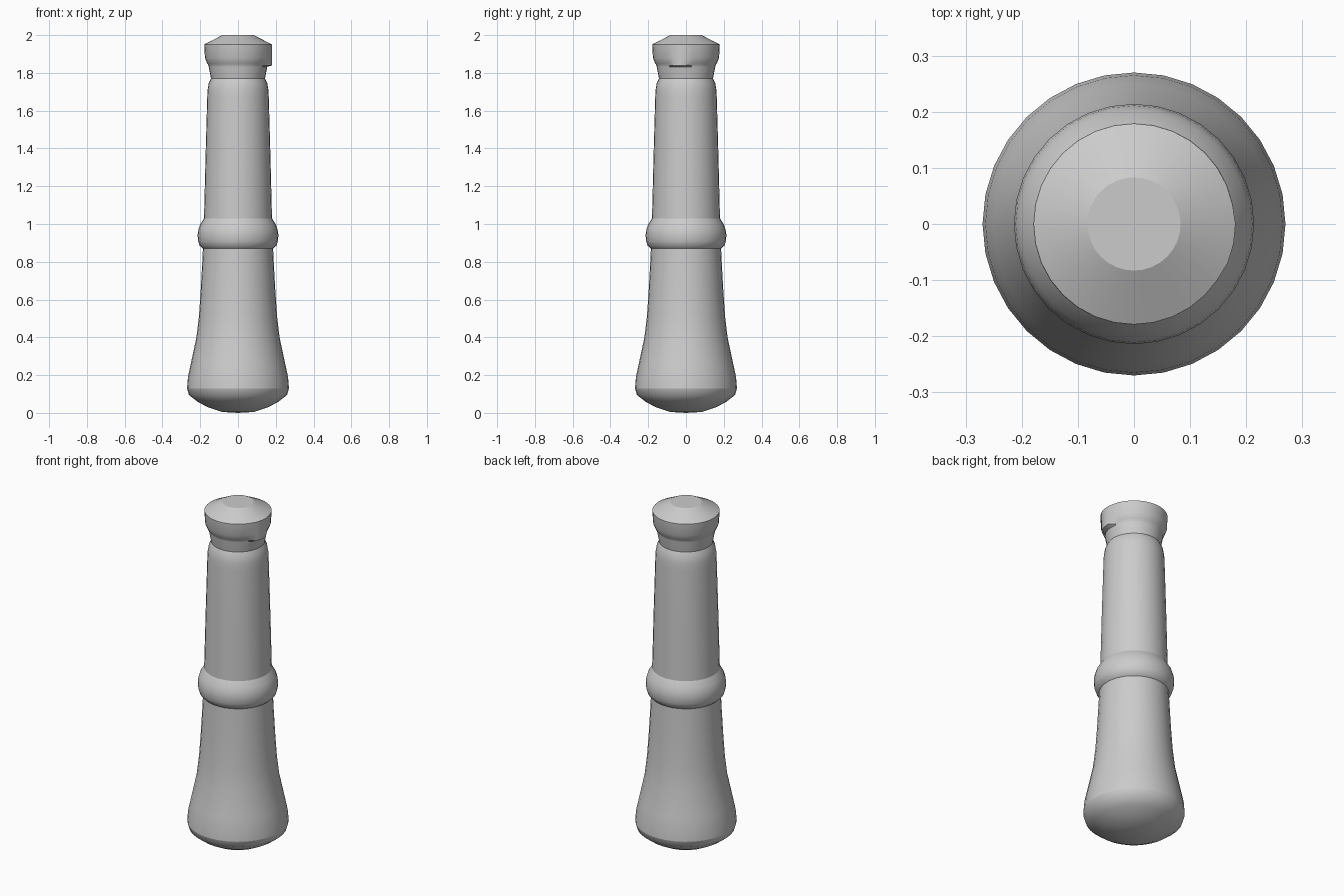
import bpy, bmesh, math

if "Cube" in bpy.data.objects:
    bpy.data.objects.remove(bpy.data.objects["Cube"])

SEG = 32


def lathe(name, profile, angle=35, tweak=None):
    """Revolve (radius, z) points around z; flat caps where radius drops to 0."""
    bm = bmesh.new()
    rings = []
    for r, z in profile:
        if r == 0:
            rings.append([bm.verts.new((0, 0, z))] * SEG)
            continue
        ring = []
        for i in range(SEG):
            a = 2 * math.pi * i / SEG
            rr = tweak(r, z, i) if tweak else r
            ring.append(bm.verts.new((rr * math.cos(a), rr * math.sin(a), z)))
        rings.append(ring)
    for lo, hi in zip(rings, rings[1:]):
        for i in range(SEG):
            j = (i + 1) % SEG
            quad = list(dict.fromkeys((lo[i], lo[j], hi[j], hi[i])))
            bm.faces.new(quad)
    bmesh.ops.recalc_face_normals(bm, faces=bm.faces)
    # open bands are wound counter-clockwise, so make sure they face outward
    if sum(f.normal.dot(f.calc_center_median() - f.calc_center_median().project((0, 0, 1)))
           for f in bm.faces) < 0:
        bmesh.ops.reverse_faces(bm, faces=bm.faces)
    mesh = bpy.data.meshes.new(name)
    bm.to_mesh(mesh)
    bm.free()
    ob = bpy.data.objects.new(name, mesh)
    bpy.context.collection.objects.link(ob)
    bpy.ops.object.select_all(action='DESELECT')
    ob.select_set(True)
    bpy.context.view_layer.objects.active = ob
    bpy.ops.object.shade_smooth_by_angle(angle=math.radians(angle))
    return ob


# rounded butt end
lathe("rounded_base", [(0, 0), (0.085, 0.005), (0.16, 0.03), (0.215, 0.06),
                       (0.26, 0.095), (0.27, 0.13)], 60)

# flared lower grip
lathe("lower_grip", [(0.27, 0.13), (0.265, 0.19), (0.25, 0.26), (0.22, 0.4),
                     (0.207, 0.51), (0.198, 0.64), (0.189, 0.8), (0.186, 0.87)])

# raised band at the middle
lathe("middle_band", [(0.186, 0.87), (0.203, 0.885), (0.211, 0.91), (0.214, 0.94),
                      (0.211, 0.965), (0.202, 0.995), (0.18, 1.03)], 60)

# tapered upper shaft with rounded shoulder
lathe("upper_shaft", [(0.18, 1.03), (0.172, 1.35), (0.163, 1.67), (0.161, 1.71),
                      (0.155, 1.745), (0.143, 1.77)], 60)


# head, with a small straight panel on the right side
def panel(r, z, i):
    return 0.181 if i in (0, SEG - 1, SEG - 2) and 1.835 < z < 1.951 else r


lathe("head", [(0.143, 1.77), (0.155, 1.832), (0.156, 1.84), (0.163, 1.85),
               (0.175, 1.88), (0.179, 1.95)], 40, panel)

# bevelled cap with flat top
lathe("top_cap", [(0.179, 1.95), (0.083, 2.0), (0, 2.0)], 20, panel)
